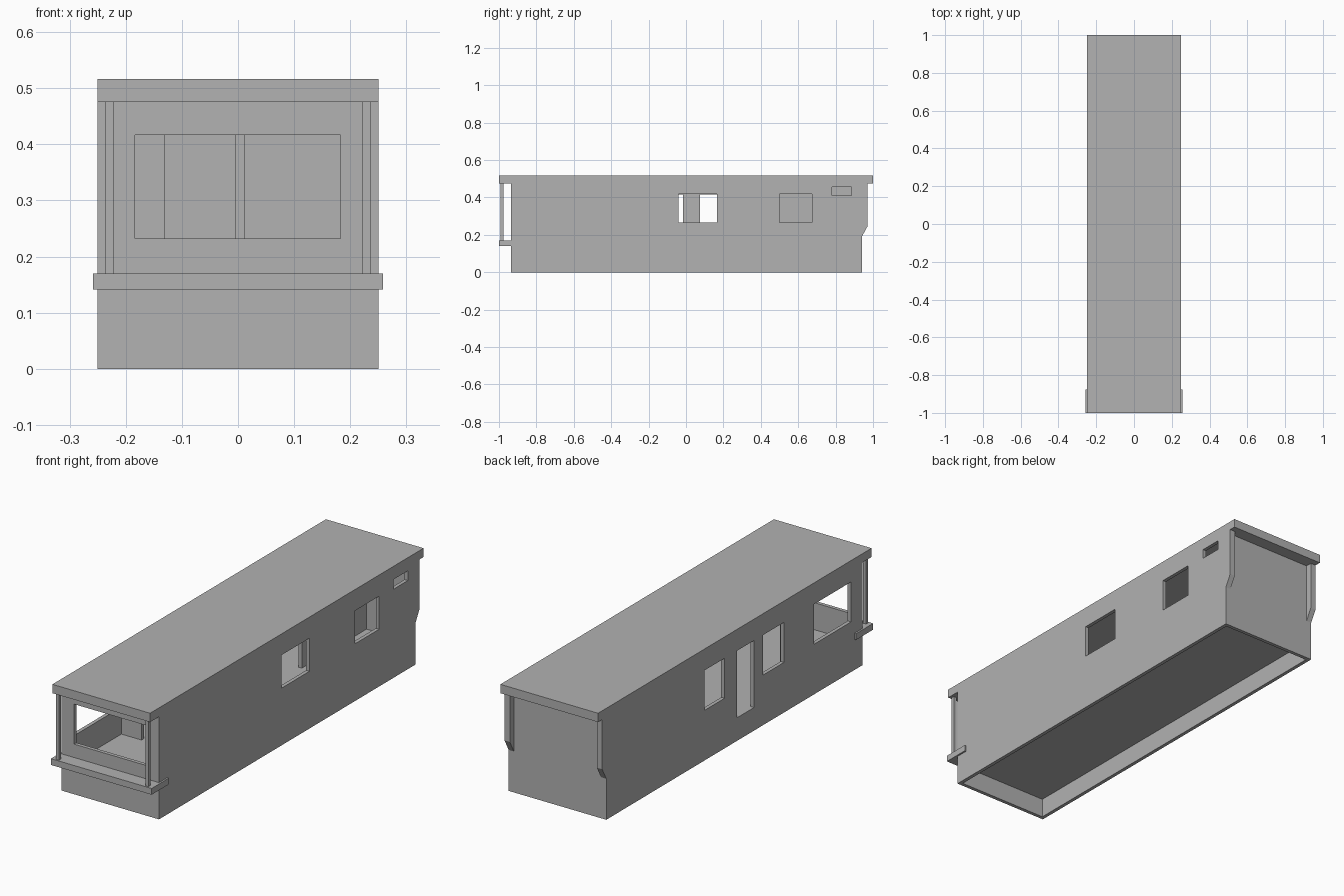
import bpy, bmesh

if "Cube" in bpy.data.objects:
    bpy.data.objects.remove(bpy.data.objects["Cube"])

grey = bpy.data.materials.new("plain_grey")
grey.use_nodes = True
grey.diffuse_color = (0.445, 0.445, 0.445, 1)
grey.node_tree.nodes["Principled BSDF"].inputs["Base Color"].default_value = grey.diffuse_color

HALF_W, FRONT, BACK = 0.25, -0.935, 0.94
WALL, EAVES = 0.017, 0.475
FLOOR_LOW, FLOOR = 0.09, 0.107
IN = HALF_W - WALL


def make_object(name, bm):
    bmesh.ops.recalc_face_normals(bm, faces=bm.faces)
    mesh = bpy.data.meshes.new(name)
    bm.to_mesh(mesh)
    bm.free()
    mesh.materials.append(grey)
    obj = bpy.data.objects.new(name, mesh)
    bpy.context.scene.collection.objects.link(obj)
    return obj


def box(name, x, y, z):
    """Box from (low, high) ranges along each axis."""
    bm = bmesh.new()
    bmesh.ops.create_cube(bm, size=1)
    for v in bm.verts:
        v.co = [r[0] if c < 0 else r[1] for c, r in zip(v.co, (x, y, z))]
    return make_object(name, bm)


def side_profile(name, points, x0, x1):
    """Extrude a (y, z) outline across x."""
    bm = bmesh.new()
    face = bm.faces.new([bm.verts.new((x0, y, z)) for y, z in points])
    out = bmesh.ops.extrude_face_region(bm, geom=[face])
    for v in out["geom"]:
        if isinstance(v, bmesh.types.BMVert):
            v.co.x = x1
    return make_object(name, bm)


def cut(target, x, y, z):
    cutter = box("cutter", x, y, z)
    cutter.hide_render = True
    mod = target.modifiers.new("opening", "BOOLEAN")
    mod.operation, mod.solver, mod.object = "DIFFERENCE", "EXACT", cutter
    bpy.context.view_layer.objects.active = target
    bpy.ops.object.modifier_apply(modifier=mod.name)
    bpy.data.objects.remove(cutter)


# Outer shell: hollow room above the floor, open recess below it
shell = box("wall_shell", (-HALF_W, HALF_W), (FRONT, BACK), (0, EAVES))
inner_y = (FRONT + WALL, BACK - WALL)
cut(shell, (-IN, IN), inner_y, (FLOOR, 0.6))
cut(shell, (-IN, IN), inner_y, (-0.1, FLOOR_LOW))

# Front picture window
cut(shell, (-0.184, 0.183), (-1.1, -0.9), (0.232, 0.417))

# Windows on the +x wall
for y, z in [((-0.04, 0.165), (0.265, 0.418)),
             ((0.5, 0.675), (0.265, 0.418)),
             ((0.78, 0.885), (0.41, 0.455))]:
    cut(shell, (0.2, 0.3), y, z)

# Windows and door on the -x wall
for y, low in [((-0.85, -0.58), 0.232), ((-0.36, -0.205), 0.232),
               ((-0.14, -0.015), FLOOR), ((0.075, 0.22), 0.232)]:
    cut(shell, (-0.3, -0.2), y, (low, 0.417))

# Interior partitions
box("short_partition", (-IN, -0.13), (-0.52, -0.503), (FLOOR, EAVES))
box("long_partition", (-0.005, 0.012), (0.45, BACK - WALL), (FLOOR, EAVES))

# Flat roof overhanging both ends
box("roof", (-HALF_W, HALF_W), (-1, 1), (EAVES, 0.516))

# Front ledge with returns along the side walls
RAIL_W, RAIL_Z = 0.258, (0.141, 0.17)
box("front_ledge", (-RAIL_W, RAIL_W), (-1, FRONT), RAIL_Z)
for side, label in ((-1, "right"), (1, "left")):
    edge = sorted((side * HALF_W, side * RAIL_W))
    box(label + "_ledge_return", edge, (FRONT, -0.875), RAIL_Z)

    # Porch post between ledge and roof
    post = sorted((side * 0.221, side * 0.237))
    box(label + "_front_post", post, (-0.993, -0.977), (RAIL_Z[1], EAVES))

    # Tapered bracket under the rear roof edge
    side_profile(label + "_rear_bracket",
                 [(BACK, 0.19), (0.97, 0.245), (0.97, EAVES), (BACK, EAVES)],
                 side * HALF_W, side * 0.223)
